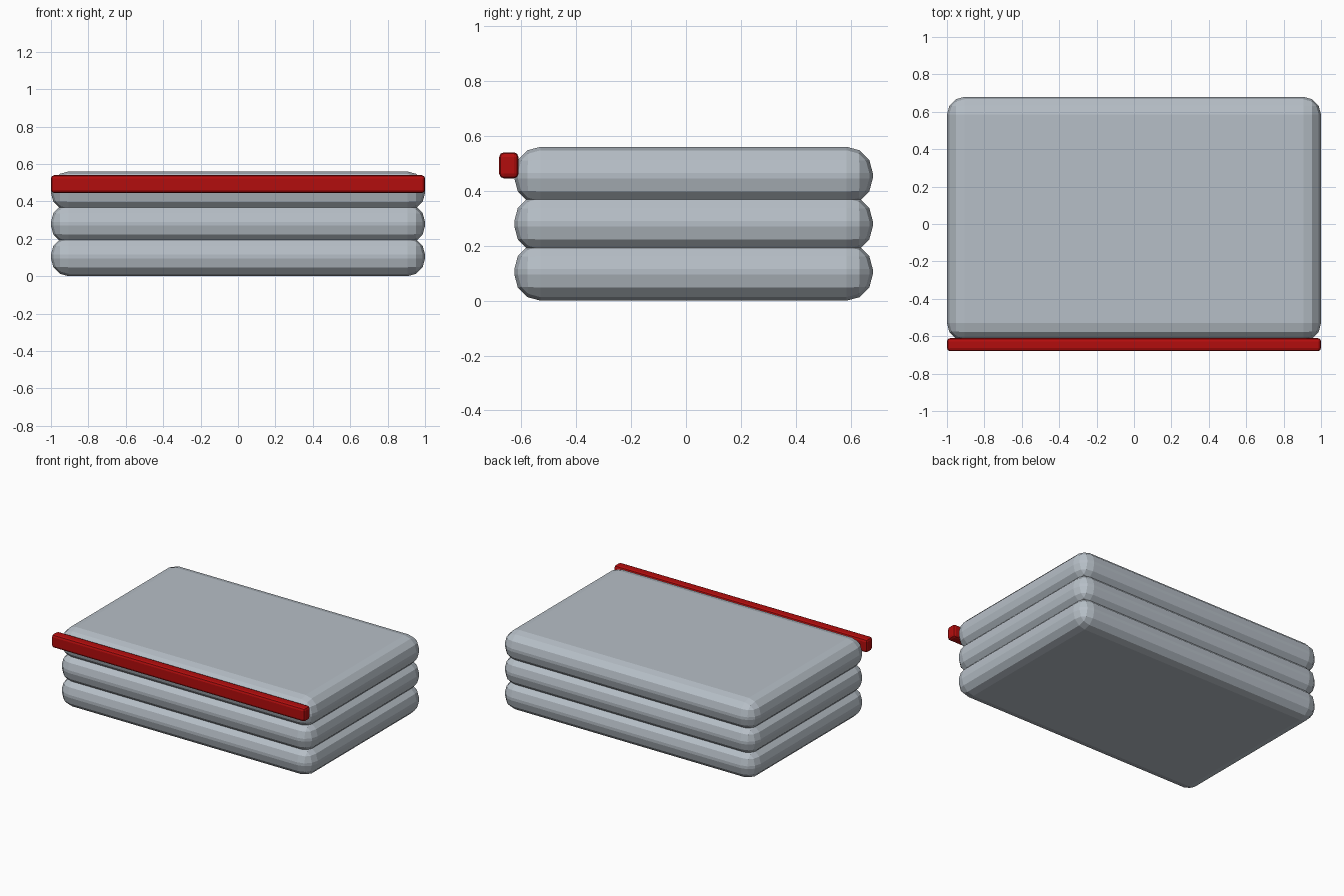
import bpy

if "Cube" in bpy.data.objects:
    bpy.data.objects.remove(bpy.data.objects["Cube"])


def material(name, rgb):
    m = bpy.data.materials.new(name)
    m.diffuse_color = (*rgb, 1)
    m.use_nodes = True
    m.node_tree.nodes["Principled BSDF"].inputs["Base Color"].default_value = m.diffuse_color
    return m


def rounded_box(name, lo, hi, radius, segments, mat):
    bpy.ops.mesh.primitive_cube_add(size=1, location=[(a + b) / 2 for a, b in zip(lo, hi)])
    ob = bpy.context.object
    ob.name = name
    ob.scale = [b - a for a, b in zip(lo, hi)]
    bpy.ops.object.transform_apply(location=False, rotation=False, scale=True)
    bevel = ob.modifiers.new("rounding", 'BEVEL')
    bevel.width = radius
    bevel.segments = segments
    ob.data.materials.append(mat)
    return ob


grey = material("cool grey", (0.47, 0.52, 0.57))
red = material("deep red", (0.45, 0.004, 0.004))

# Three stacked, slightly overlapping padded slabs
for i in range(3):
    z = 0.175 * i
    rounded_box(f"padded_layer_{i + 1}", (-1, -0.625, z), (1, 0.68, z + 0.21), 0.095, 3, grey)

# Bar along the upper front edge
rounded_box("front_bar", (-1, -0.68, 0.445), (1, -0.61, 0.54), 0.017, 2, red)
